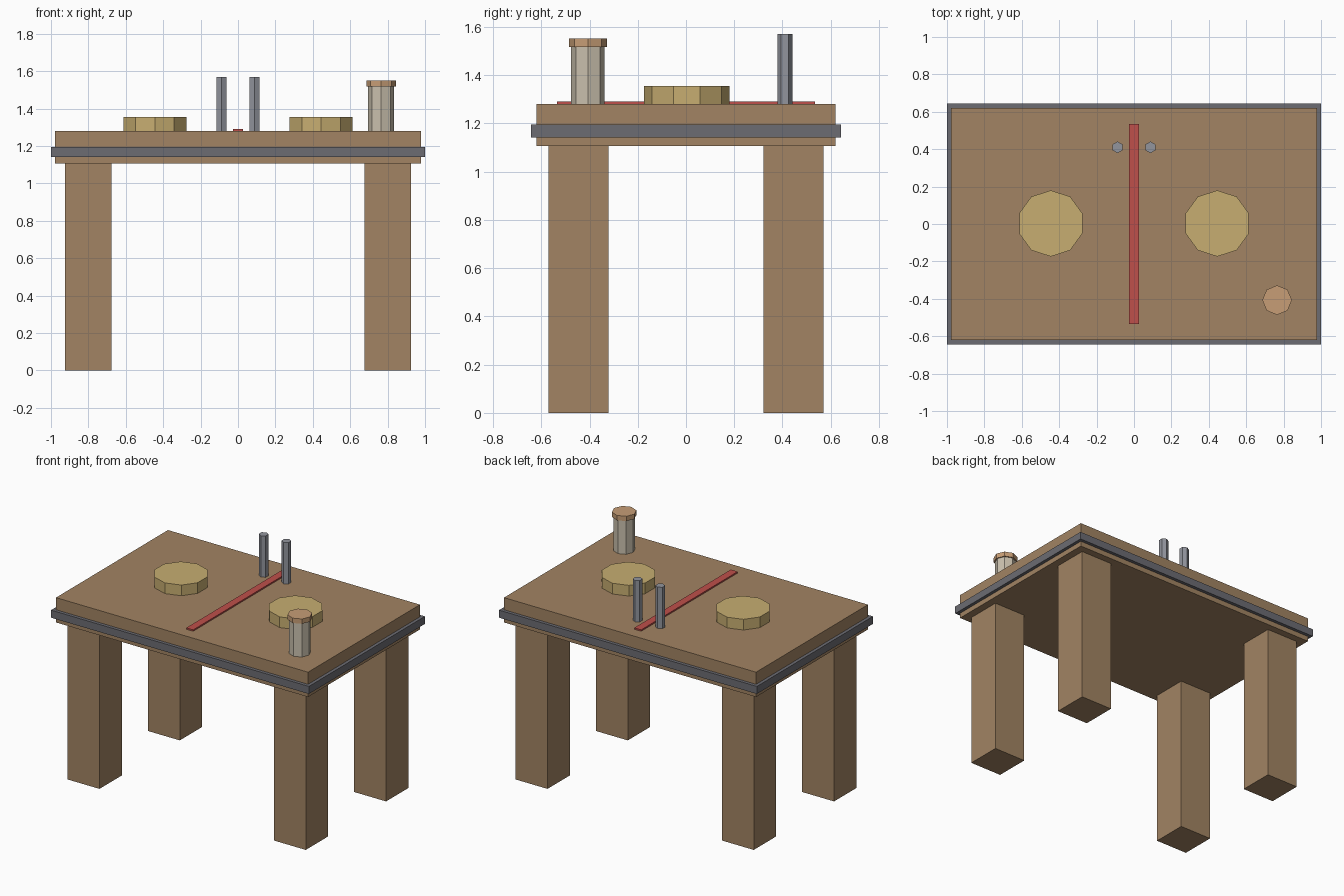
import bpy

cube = bpy.data.objects.get("Cube")
if cube:
    bpy.data.objects.remove(cube, do_unlink=True)


def material(name, rgb):
    mat = bpy.data.materials.new(name)
    mat.use_nodes = True
    colour = (*rgb, 1)
    mat.diffuse_color = colour
    mat.node_tree.nodes["Principled BSDF"].inputs["Base Color"].default_value = colour
    return mat


wood = material("brown wood", (0.36, 0.23, 0.125))
dark_metal = material("dark grey metal", (0.15, 0.15, 0.17))
steel = material("light grey steel", (0.29, 0.30, 0.34))
straw = material("straw yellow", (0.57, 0.42, 0.165))
red = material("red", (0.52, 0.08, 0.07))
cream = material("cream", (0.59, 0.53, 0.42))
tan = material("tan", (0.57, 0.34, 0.18))


def finish(name, mat):
    obj = bpy.context.object
    obj.name = name
    obj.data.materials.append(mat)
    return obj


def box(name, mat, x, y, z0, z1, width, depth):
    bpy.ops.mesh.primitive_cube_add(size=1, location=(x, y, (z0 + z1) / 2))
    obj = finish(name, mat)
    obj.scale = (width, depth, z1 - z0)
    bpy.ops.object.transform_apply(location=False, rotation=False, scale=True)


def prism(name, mat, x, y, z0, z1, radius, sides):
    bpy.ops.mesh.primitive_cylinder_add(
        vertices=sides, radius=radius, depth=z1 - z0, location=(x, y, (z0 + z1) / 2))
    finish(name, mat)


TOP = 1.28

# Table top with its metal band
box("table_top", wood, 0, 0, 1.106, TOP, 1.955, 1.24)
box("edge_band", dark_metal, 0, 0, 1.142, 1.195, 2.0, 1.286)

# Four legs
for side, sx in (("left", 1), ("right", -1)):
    for end, sy in (("front", -1), ("back", 1)):
        box(f"{end}_{side}_leg", wood, sx * 0.8, sy * 0.445, 0, 1.11, 0.248, 0.248)

# Round pads and upright rods on each side of the dividing strip
for side, sx in (("left", 1), ("right", -1)):
    prism(f"{side}_round_pad", straw, sx * 0.445, 0.003, TOP, 1.355, 0.177, 10)
    prism(f"{side}_rod", steel, sx * 0.088, 0.41, TOP, 1.57, 0.031, 6)
box("dividing_strip", red, 0, 0, TOP, 1.29, 0.053, 1.07)

# Jar with lid
prism("jar", cream, 0.765, -0.407, TOP, 1.517, 0.07, 8)
prism("jar_lid", tan, 0.765, -0.407, 1.517, 1.551, 0.079, 8)
